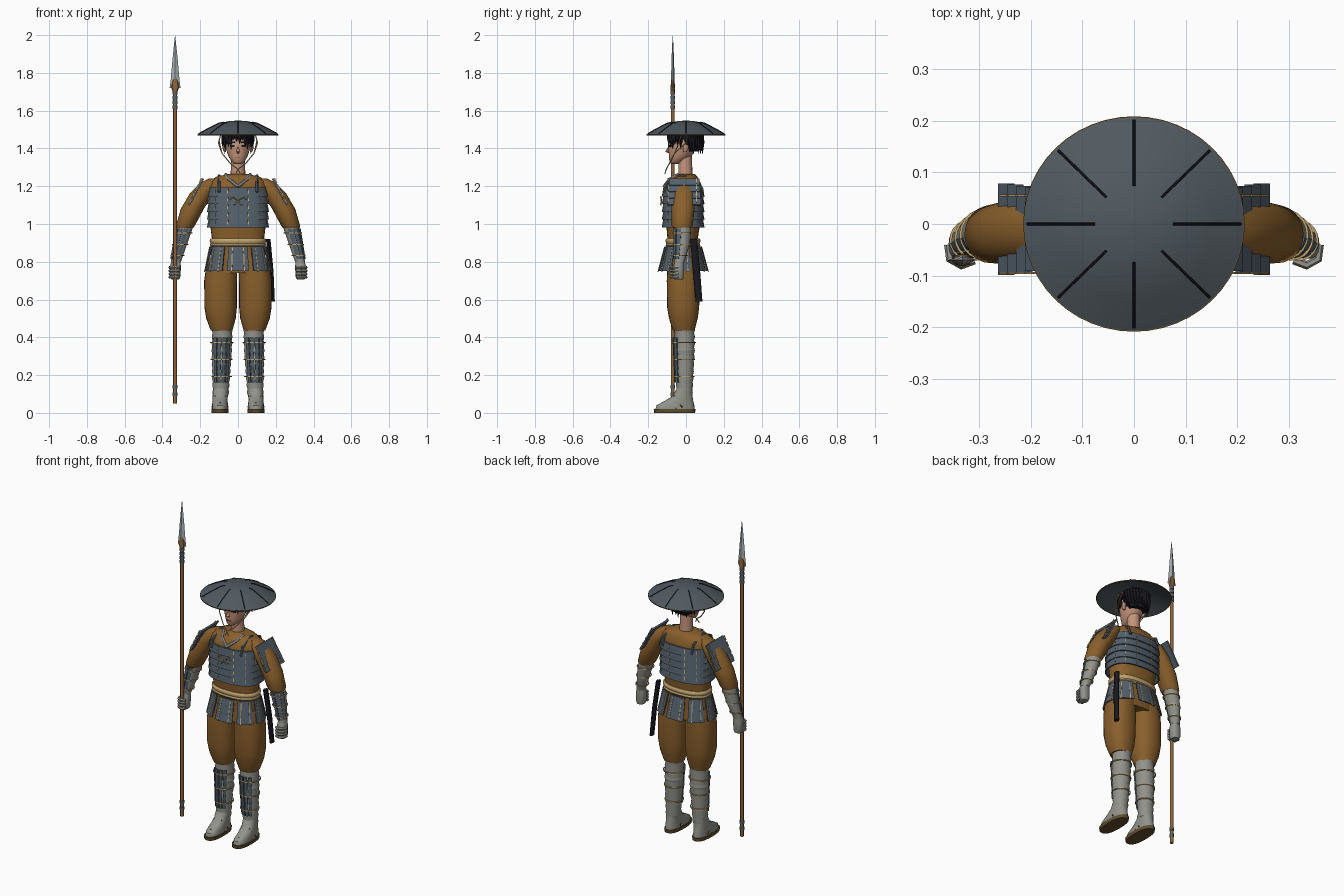
import bpy, bmesh
from math import radians, cos, sin, copysign
from mathutils import Matrix, Vector

cube = bpy.data.objects.get("Cube")
if cube:
    bpy.data.objects.remove(cube, do_unlink=True)


def material(name, *rgb):
    m = bpy.data.materials.new(name)
    m.use_nodes = True
    m.diffuse_color = (*rgb, 1)
    m.node_tree.nodes["Principled BSDF"].inputs["Base Color"].default_value = (*rgb, 1)
    return m


CLOTH = material("brown cloth", .25, .115, .025)
PLATE = material("blue grey plate", .085, .115, .145)
HAT = material("hat grey", .08, .1, .115)
WRAP = material("pale grey wrap", .29, .29, .26)
SKIN = material("skin", .56, .3, .2)
BLACK = material("black", .009, .009, .014)
CORD = material("straw cord", .55, .38, .16)
STEEL = material("steel", .38, .43, .46)
WOOD = material("shaft wood", .27, .13, .045)
SOLE = material("sandal straw", .12, .075, .025)


def sweep(bm, rows, a0=0, a1=360, n=24, p=2, thick=0):
    """Skin rounded sections (cx, cy, z, rx, ry); thick makes a shell."""
    full = a1 - a0 >= 360
    count = n if full else n + 1
    rows = list(rows)
    if thick:
        rows += [(x, y, z, rx - thick, ry - thick) for x, y, z, rx, ry in reversed(rows)]
    rings = []
    for cx, cy, z, rx, ry in rows:
        ring = []
        for i in range(count):
            t = radians(a0 + (a1 - a0) * i / n)
            c, s = cos(t), sin(t)
            ring.append(bm.verts.new((cx + rx * copysign(abs(c) ** (2 / p), c),
                                      cy + ry * copysign(abs(s) ** (2 / p), s), z)))
        rings.append(ring)
    pairs = list(zip(rings, rings[1:])) + ([(rings[-1], rings[0])] if thick else [])
    for lo, hi in pairs:
        for i in range(n):
            j = (i + 1) % count
            bm.faces.new((lo[i], lo[j], hi[j], hi[i]))
    if not thick:
        bm.faces.new(rings[0])
        bm.faces.new(rings[-1])
    elif not full:
        bm.faces.new([r[0] for r in rings])
        bm.faces.new([r[-1] for r in rings])


def tube(bm, pts, radii, n=6):
    pts = [Vector(q) for q in pts]
    if not isinstance(radii, (list, tuple)):
        radii = [radii] * len(pts)
    rings = []
    for k, (q, r) in enumerate(zip(pts, radii)):
        d = pts[min(k + 1, len(pts) - 1)] - pts[max(k - 1, 0)]
        rot = d.to_track_quat('Z', 'Y')
        rings.append([bm.verts.new(q + rot @ Vector((r * cos(radians(360 * i / n)),
                      r * sin(radians(360 * i / n)), 0))) for i in range(n)])
    for lo, hi in zip(rings, rings[1:]):
        for i in range(n):
            j = (i + 1) % n
            bm.faces.new((lo[i], lo[j], hi[j], hi[i]))
    bm.faces.new(rings[0])
    bm.faces.new(rings[-1])


def box(bm, centre, size, angle=0, axis='Y'):
    bmesh.ops.create_cube(bm, size=1, matrix=Matrix.Translation(centre)
                          @ Matrix.Rotation(radians(angle), 4, axis) @ Matrix.Diagonal((*size, 1)))


def finish(name, bm, mat, mirror=False, angle=40):
    bmesh.ops.recalc_face_normals(bm, faces=bm.faces[:])
    me = bpy.data.meshes.new(name)
    bm.to_mesh(me)
    bm.free()
    me.materials.append(mat)
    ob = bpy.data.objects.new(name, me)
    bpy.context.collection.objects.link(ob)
    bpy.ops.object.select_all(action='DESELECT')
    bpy.context.view_layer.objects.active = ob
    ob.select_set(True)
    bpy.ops.object.shade_smooth_by_angle(angle=radians(angle))
    if mirror:
        ob.modifiers.new("mirror", 'MIRROR')


def solid(name, rows, mat, mirror=False, n=24, p=2, angle=40):
    bm = bmesh.new()
    sweep(bm, rows, n=n, p=p)
    finish(name, bm, mat, mirror, angle)


def tubes(name, paths, radii, mat, mirror=False):
    bm = bmesh.new()
    for path in paths:
        tube(bm, path, radii)
    finish(name, bm, mat, mirror)


# Clothing
solid("torso", [(0, -.015, .74, .15, .085), (0, -.015, .85, .145, .08), (0, -.018, .92, .138, .08),
                (0, -.015, 1, .148, .09), (0, -.015, 1.1, .15, .1), (0, -.015, 1.19, .155, .097),
                (0, -.012, 1.225, .15, .085), (0, -.008, 1.25, .115, .068),
                (0, -.005, 1.265, .05, .05)], CLOTH, p=2.4, n=32)
solid("trouser_leg", [(.082, -.015, .82, .08, .08), (.092, -.015, .7, .087, .087),
                      (.092, -.015, .56, .086, .085), (.09, -.014, .5, .078, .076),
                      (.087, -.012, .435, .057, .057)], CLOTH, True, p=2.3)
solid("sleeve", [(.125, -.01, 1.242, .025, .03), (.15, -.01, 1.218, .05, .052),
                 (.193, -.012, 1.16, .063, .06), (.242, -.016, 1.08, .061, .061),
                 (.279, -.02, .99, .05, .056), (.282, -.02, .978, .044, .048)], CLOTH, True)

# Head, face and hair
solid("neck", [(0, -.003, 1.24, .04, .038), (0, -.005, 1.37, .035, .036)], SKIN, n=16)
head = [(0, -.06, 1.318, .018, .02), (0, -.052, 1.33, .034, .036), (0, -.03, 1.36, .052, .06),
        (0, -.02, 1.4, .064, .074), (0, -.016, 1.44, .068, .078), (0, -.01, 1.49, .06, .07)]
solid("head", head, SKIN, angle=60)
bm = bmesh.new()
tube(bm, [(0, -.09, 1.415), (0, -.102, 1.385), (0, -.084, 1.377)], [.004, .01, .007])
finish("nose", bm, SKIN)
bm = bmesh.new()
sweep(bm, [(.068, -.005, 1.38, .006, .009), (.073, -.002, 1.4, .009, .015), (.074, 0, 1.42, .008, .014)], n=10)
finish("ear", bm, SKIN, True)
bm = bmesh.new()
box(bm, (.03, -.086, 1.413), (.026, .008, .01), 24, 'Z')
box(bm, (.032, -.086, 1.433), (.034, .008, .006), 24, 'Z')
finish("eye_and_brow", bm, BLACK, True)
bm = bmesh.new()
box(bm, (0, -.087, 1.351), (.028, .008, .004))
finish("mouth", bm, SOLE)
bm = bmesh.new()
sweep(bm, [(0, .035, 1.385, .055, .036), (0, .026, 1.41, .069, .053), (0, .02, 1.44, .075, .064),
           (0, .003, 1.475, .076, .08), (0, 0, 1.515, .05, .055)])
for k in range(30):
    a = radians(k * 12)
    c, s = cos(a), sin(a)
    front = s < -.2
    drop = (.04 if abs(c) < .5 else .065) if front else .09
    drop += .012 * (k % 3)
    r, y = .074, (-.012 if front else .008)
    tube(bm, [(r * c, y + r * s, 1.49), (r * c * 1.05, y + .079 * s, 1.485 - drop / 2),
              (r * c, y + .08 * s, 1.485 - drop)], [.013, .011, .001], 5)
finish("hair", bm, BLACK)

# Hat with ribs, rim and chin cord
slope = [(.213, 1.475), (.155, 1.507), (.1, 1.534), (.05, 1.544), (.003, 1.548)]
solid("hat", [(0, 0, 1.525, .01, .01), (0, 0, 1.512, .1, .098), (0, 0, 1.469, .209, .203)]
      + [(0, 0, z, r, r * .97) for r, z in slope], HAT, n=48)
ribs, rim = [], []
for k in range(8):
    c, s = cos(radians(45 * k)), sin(radians(45 * k)) * .97
    ribs.append([(r * c, r * s, z + .001) for r, z in [(.208, 1.478), (.155, 1.507), (.1, 1.534), (.076, 1.539)]])
tubes("hat_ribs", ribs, .0025, BLACK)
bm = bmesh.new()
sweep(bm, [(0, 0, 1.469, .214, .208), (0, 0, 1.474, .215, .209)], n=48, thick=.006)
finish("hat_rim", bm, SOLE)
tubes("chin_cord", [[(.09, -.02, 1.48), (.1, -.035, 1.44), (.085, -.06, 1.375), (.04, -.088, 1.32), (0, -.105, 1.29)],
                    [(.09, .01, 1.48), (.104, 0, 1.43), (.085, -.06, 1.375)],
                    [(0, -.105, 1.29), (.012, -.112, 1.265)]], .003, CORD, True)

# Collar and chest armour
tubes("collar", [[(.065, -.04, 1.262), (.05, -.085, 1.238), (0, -.116, 1.198)]], .009, WRAP, True)
bm, lace = bmesh.new(), bmesh.new()
for i in range(5):
    z = 1.192 - i * .041
    sweep(bm, [(0, -.015, z - .046, .164, .113), (0, -.015, z, .156, .105)], n=40, p=2.5, thick=.008)
    for a in range(15, 360, 30):
        sweep(lace, [(0, -.015, z - .03, .1635, .1125), (0, -.015, z - .005, .16, .109)],
              a - .8, a + .8, 1, 2.5, .005)
finish("chest_lames", bm, PLATE)
finish("chest_lacing", lace, CORD)
tubes("shoulder_strap", [[(.1, -.118, 1.17), (.1, -.1, 1.215), (.1, -.02, 1.255),
                          (.1, .07, 1.22), (.1, .09, 1.17)]], .008, PLATE, True)
tubes("chest_bow", [[(0, -.131, 1.125), (.03, -.133, 1.145), (.045, -.131, 1.128)],
                    [(0, -.131, 1.125), (.02, -.133, 1.1)]], .004, CORD, True)

# Shoulder plates
bm, lace = bmesh.new(), bmesh.new()
for i in range(4):
    f = (i + .5) / 4
    spot = Vector((.187 + .07 * f, -.01, 1.238 - .136 * f))
    box(bm, spot, (.01, .16 + .02 * f, .044), -33)
    for y in (-.085, .065):
        box(lace, spot + Vector((.004, y, .008)), (.006, .004, .03), -28)
finish("shoulder_plates", bm, PLATE, True)
finish("shoulder_lacing", lace, CORD, True)

# Belt and hanging skirt plates
solid("belt", [(0, -.016, z, .143 + b, .086 + b) for z, b in
               [(.88, 0), (.888, .006), (.898, .002), (.908, .007), (.918, .006), (.924, 0)]],
      CORD, p=2.3, n=32)
bm, lace = bmesh.new(), bmesh.new()
for k in range(8):
    a = k * 45
    for i in range(3):
        top, f = .88 - i * .042, i / 3
        rows = [(0, -.015, top - .046, .162 + .026 * f, .112 + .034 * f),
                (0, -.015, top, .152 + .026 * f, .1 + .034 * f)]
        sweep(bm, rows, a - 18, a + 18, 6, 2.1, .007)
        for b in (a - 10, a + 10):
            out = [(x, y, z - .004, rx + .003, ry + .003) for x, y, z, rx, ry in rows]
            sweep(lace, out, b - .8, b + .8, 1, 2.1, .004)
finish("skirt_plates", bm, PLATE)
finish("skirt_lacing", lace, CORD)

# Scabbard on the left hip
solid("scabbard", [(.184, .069, .59, .011, .018), (.176, .056, .75, .012, .019),
                   (.16, .04, .92, .012, .019)], BLACK, n=12)

# Forearms, guards and fists
arm = [(.279, -.016, .995, .045, .045), (.303, -.02, .9, .036, .041), (.33, -.035, .795, .026, .026)]
solid("forearm", arm, WRAP, True)
bm = bmesh.new()
for a in (245, 282, 319):
    sweep(bm, [(x, y, z, rx + .006, ry + .006) for x, y, z, rx, ry in
               [(.284, -.017, .975, .043, .044), arm[1], (.325, -.033, .815, .028, .028)]],
          a, a + 30, 4, thick=.007)
finish("forearm_guard", bm, PLATE, True)
bm = bmesh.new()
for z in (.95, .89, .83):
    f = (.995 - z) / .2
    sweep(bm, [(.279 + .05 * f, -.016 - .019 * f, z + d, .053 - .018 * f, .054 - .017 * f)
               for d in (0, .005)], n=20, thick=.005)
finish("forearm_ties", bm, CORD, True)
solid("fist", [(.332, -.038, .706, .02, .022), (.332, -.04, .72, .027, .028),
               (.331, -.04, .775, .029, .028), (.33, -.036, .8, .024, .024)], WRAP, True, n=16, p=2.8)
tubes("fingers", [[(.36, -.04, z), (.357, -.068, z), (.335, -.08, z), (.31, -.07, z)]
                  for z in (.718, .735, .752, .769)], .0085, WRAP, True)

# Lower legs with wrapping, splints and ties
shin = []
for i in range(20):
    f = i / 19
    z = .09 + .35 * f
    fat = .04 + .012 * min(1, f * 1.5) + (.003 if i % 2 else -.001)
    shin.append((.092 - .009 * f, -.008, z, fat, fat))
solid("wrapped_shin", shin, WRAP, True, angle=25)
bm = bmesh.new()
for a in (222, 248, 274, 300):
    sweep(bm, [(.09, -.01, .16, .049, .051), (.084, -.01, .4, .06, .062)], a, a + 19, 3, thick=.008)
finish("shin_splints", bm, PLATE, True)
bm = bmesh.new()
for z in (.19, .28, .37):
    r = .053 + (z - .16) * .045
    sweep(bm, [(.087, -.01, z, r, r), (.087, -.01, z + .006, r, r)], thick=.005)
finish("shin_ties", bm, CORD, True)

# Feet and sandals
solid("sandal_sole", [(.095, -.06, 0, .044, .108), (.095, -.06, .02, .046, .111)], SOLE, True, p=2.5)
solid("foot", [(.095, -.058, .02, .042, .104), (.095, -.056, .04, .042, .1), (.095, -.036, .065, .04, .074),
               (.094, -.018, .09, .04, .052), (.092, -.008, .13, .04, .041)], WRAP, True, p=2.3)
tubes("sandal_straps", [[(.054, -.05, .02), (.066, -.08, .06), (.095, -.13, .052)],
                        [(.136, -.05, .02), (.124, -.08, .06), (.095, -.13, .052)],
                        [(.053, -.02, .03), (.07, -.062, .088), (.12, -.062, .088), (.137, -.02, .03)]],
      .004, SOLE, True)

# Spear in the right hand
X, Y = -.333, -.07
solid("spear_shaft", [(X, Y, .05, .01, .01), (X, Y, 1.72, .01, .01)], WOOD, n=12)
solid("spear_socket", [(X, Y, 1.7, .012, .012), (X, Y, 1.725, .022, .012), (X, Y, 1.77, .014, .008)], WOOD, n=8)
solid("spear_blade", [(X, Y, 1.72, .029, .007), (X, Y, 1.765, .023, .009), (X, Y, 1.87, .014, .007),
                      (X, Y, 1.995, .001, .001)], STEEL, n=4, angle=15)
bm = bmesh.new()
for z in (.09, .13, 1.61, 1.635, 1.66, 1.685):
    sweep(bm, [(X, Y, z, .013, .013), (X, Y, z + .018, .013, .013)], n=12)
finish("spear_bindings", bm, PLATE)
